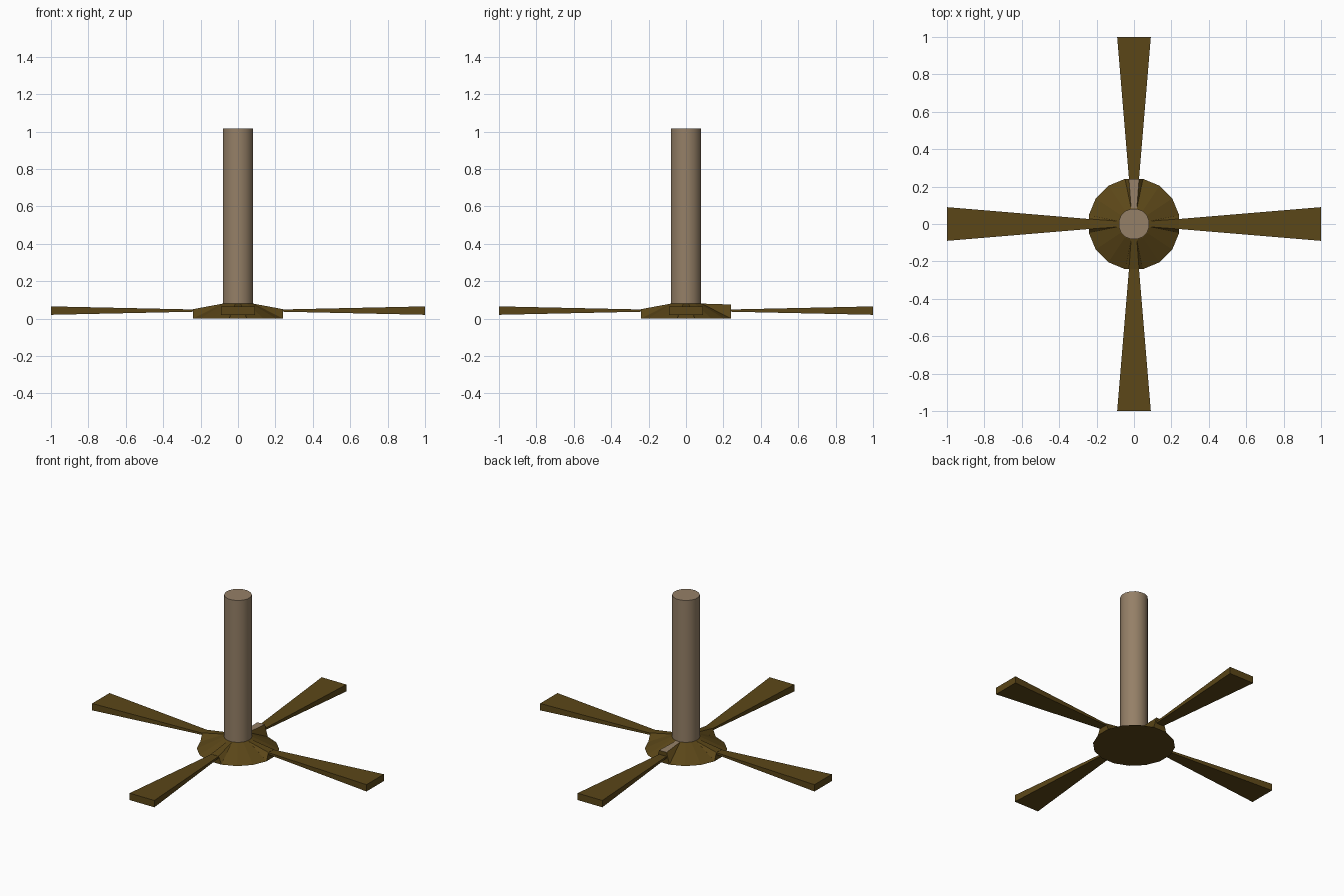
import bpy
from math import pi, sin, cos, radians
from mathutils import Matrix

cube = bpy.data.objects.get("Cube")
if cube:
    bpy.data.objects.remove(cube)


def material(name, rgb):
    m = bpy.data.materials.new(name)
    m.use_nodes = True
    m.diffuse_color = (*rgb, 1)
    m.node_tree.nodes["Principled BSDF"].inputs["Base Color"].default_value = (*rgb, 1)
    return m


brown = material("dark brown", (0.105, 0.062, 0.009))
tan = material("warm tan", (0.30, 0.215, 0.135))


def build(name, verts, faces, mats, turn=0):
    mesh = bpy.data.meshes.new(name)
    mesh.from_pydata(verts, [], faces)
    mesh.transform(Matrix.Rotation(turn, 4, 'Z'))
    for m in mats:
        mesh.materials.append(m)
    ob = bpy.data.objects.new(name, mesh)
    bpy.context.collection.objects.link(ob)
    return ob


def frustum(name, r0, z0, r1, z1, mat, sides=16):
    ring = [(cos((i + .5) * 2 * pi / sides), sin((i + .5) * 2 * pi / sides))
            for i in range(sides)]
    verts = [(r * c, r * s, z) for r, z in ((r0, z0), (r1, z1)) for c, s in ring]
    faces = [(i, (i + 1) % sides, (i + 1) % sides + sides, i + sides) for i in range(sides)]
    faces += [tuple(reversed(range(sides))), tuple(range(sides, 2 * sides))]
    return build(name, verts, faces, [mat])


# Hub cone and central pole
frustum("hub", 0.246, 0, 0.085, 0.08, brown)
pole = frustum("pole", 0.083, 0.07, 0.083, 1.015, tan)
bpy.context.view_layer.objects.active = pole
pole.select_set(True)
bpy.ops.object.shade_smooth_by_angle(angle=radians(30))

BOX = [(0, 3, 2, 1), (4, 5, 6, 7), (0, 1, 5, 4), (1, 2, 6, 5), (2, 3, 7, 6), (3, 0, 4, 7)]


def bracket(name, turn, outer_z, top_mat):
    # Wedge with a narrow top and splayed sides, carrying a blade root
    verts = [(.07, -.047, 0), (.241, -.048, 0), (.241, .048, 0), (.07, .047, 0),
             (.08, -.015, .08), (.241, -.027, outer_z), (.241, .027, outer_z), (.08, .015, .08),
             (.07, -.047, .08), (.07, .047, .08)]
    faces = [(0, 3, 2, 1), (4, 5, 6, 7), (1, 2, 6, 5), (0, 1, 8), (1, 5, 4, 8),
             (2, 3, 9), (2, 9, 7, 6), (0, 8, 4, 7, 9, 3)]
    ob = build(name, verts, faces, [brown, top_mat], turn)
    ob.data.polygons[1].material_index = 1


def blade(name, turn):
    # Slab that widens and thickens toward its tip
    verts = [(x, s * w, 0.0425 + k * t) for k in (-1, 1)
             for x, w, s, t in ((.1, .015, -1, .003), (1, .09, -1, .0225),
                                (1, .09, 1, .0225), (.1, .015, 1, .003))]
    build(name, verts, BOX, [brown], turn)


# Four arms; the back bracket is taller with a tan top
for i, side in enumerate(("left", "back", "right", "front")):
    back = side == "back"
    bracket(side + "_bracket", i * pi / 2, 0.075 if back else 0.05, tan if back else brown)
    blade(side + "_blade", i * pi / 2)
